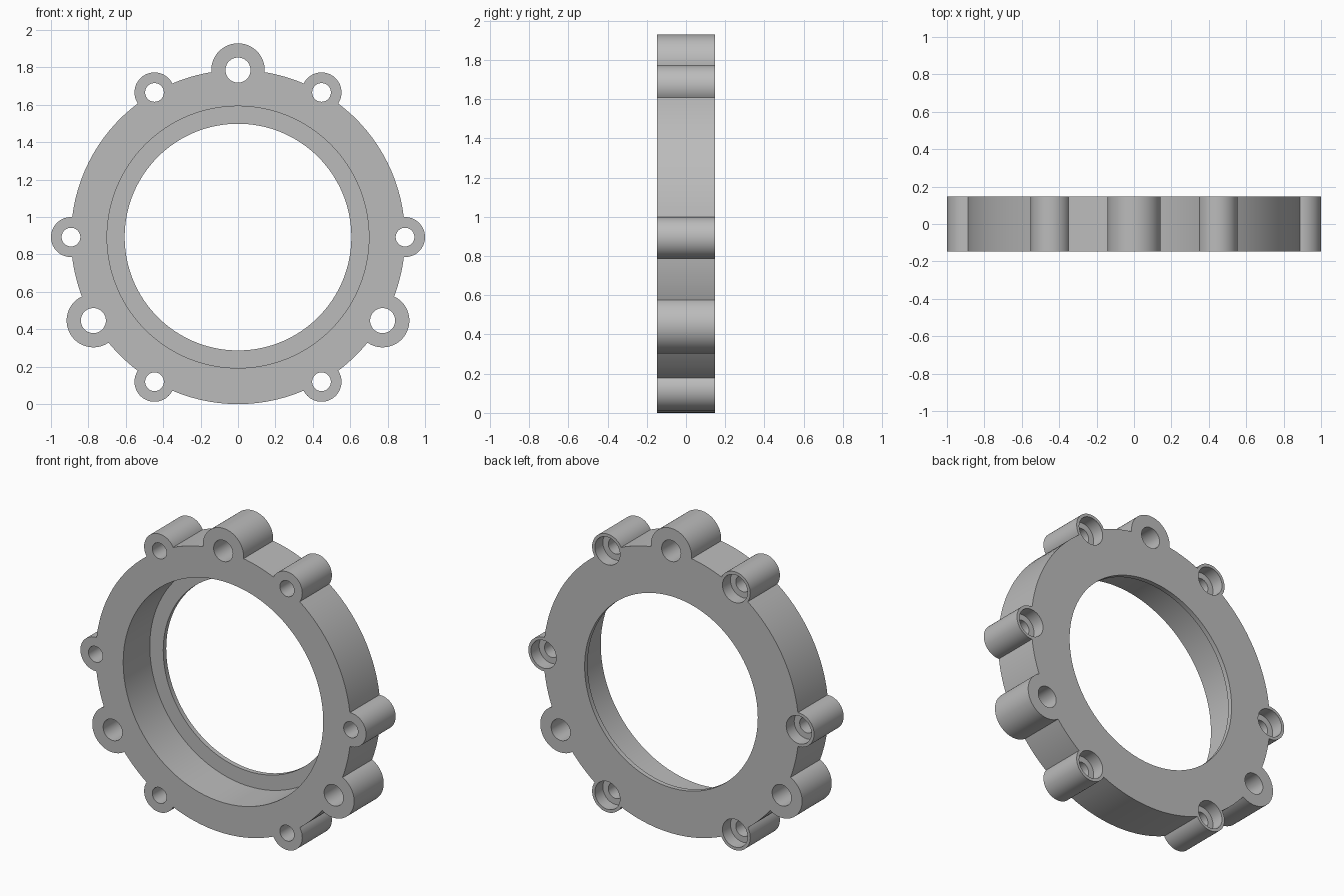
import bpy
import bmesh
from math import asin, cos, sin, pi, radians
from mathutils import Vector

cube = bpy.data.objects.get("Cube")
if cube:
    bpy.data.objects.remove(cube, do_unlink=True)

R = 0.893            # ring radius, bolt circle radius and centre height
HALF = 0.148         # half thickness
SMALL, LARGE = 0.107, 0.143
lugs = sorted([(radians(a), SMALL) for a in range(0, 360, 60)] +
              [(radians(a), LARGE) for a in (90, 210, 330)])

grey = bpy.data.materials.new("grey metal")
grey.use_nodes = True
colour = (0.5, 0.5, 0.5, 1)
grey.diffuse_color = colour
bsdf = grey.node_tree.nodes["Principled BSDF"]
bsdf.inputs["Base Color"].default_value = colour
bsdf.inputs["Roughness"].default_value = 0.6


def polar(radius, angle, cx=0, cz=R, y=0):
    return Vector((cx + radius * cos(angle), y, cz + radius * sin(angle)))


def arc(radius, start, end, steps, cx=0, cz=R):
    return [polar(radius, start + (end - start) * i / steps, cx, cz, -HALF)
            for i in range(steps)]


def make_object(name, bm):
    bmesh.ops.recalc_face_normals(bm, faces=bm.faces)
    mesh = bpy.data.meshes.new(name)
    bm.to_mesh(mesh)
    bm.free()
    mesh.materials.append(grey)
    obj = bpy.data.objects.new(name, mesh)
    bpy.context.collection.objects.link(obj)
    return obj


def add_stepped_bore(bm, cx, cz, steps, segments):
    """Revolved cutter; steps are (y, radius) along the bore axis."""
    loops = [[bm.verts.new(polar(r, 2 * pi * i / segments, cx, cz, y))
              for i in range(segments)] for y, r in steps]
    for a, b in zip(loops, loops[1:]):
        for i in range(segments):
            j = (i + 1) % segments
            bm.faces.new((a[i], a[j], b[j], b[i]))
    bm.faces.new(loops[0])
    bm.faces.new(loops[-1])


# Outline: lug arcs joined by arcs of the ring
outline = []
for i, (angle, r) in enumerate(lugs):
    half = 2 * asin(r / (2 * R))
    sweep = pi / 2 + half / 2
    c = polar(R, angle)
    outline += arc(r, angle - sweep, angle + sweep, 32, c.x, c.z)
    nxt, nr = lugs[(i + 1) % len(lugs)]
    if nxt <= angle:
        nxt += 2 * pi
    outline += arc(R, angle + half, nxt - 2 * asin(nr / (2 * R)), 14)

bm = bmesh.new()
face = bm.faces.new([bm.verts.new(p) for p in outline])
side = bmesh.ops.extrude_face_region(bm, geom=[face])
bmesh.ops.translate(bm, vec=(0, 2 * HALF, 0),
                    verts=[g for g in side["geom"] if isinstance(g, bmesh.types.BMVert)])
flange = make_object("flange_ring", bm)

# Cutter: stepped central bore, counterbored small holes, plain large holes
bm = bmesh.new()
lip = HALF - 0.03
add_stepped_bore(bm, 0, R, [(-0.2, 0.7), (lip, 0.7), (lip, 0.606), (0.2, 0.606)], 128)
seat = HALF - 0.08
for angle, r in lugs:
    c = polar(R, angle)
    if r == SMALL:
        steps = [(-0.2, 0.05), (seat, 0.05), (seat, 0.088), (0.2, 0.088)]
    else:
        steps = [(-0.2, 0.067), (0.2, 0.067)]
    add_stepped_bore(bm, c.x, c.z, steps, 40)
cutter = make_object("bore_cutter", bm)
cutter.hide_render = True

# Cut the bores and keep the result
cut = flange.modifiers.new("bores", "BOOLEAN")
cut.operation = "DIFFERENCE"
cut.solver = "EXACT"
cut.object = cutter
bpy.context.view_layer.update()
graph = bpy.context.evaluated_depsgraph_get()
result = bpy.data.meshes.new_from_object(flange.evaluated_get(graph))
flange.modifiers.clear()
flange.data = result
bpy.data.objects.remove(cutter, do_unlink=True)

# Smooth round walls with sharp rims
bpy.ops.object.select_all(action="DESELECT")
flange.select_set(True)
bpy.context.view_layer.objects.active = flange
bpy.ops.object.shade_smooth_by_angle(angle=radians(30))
